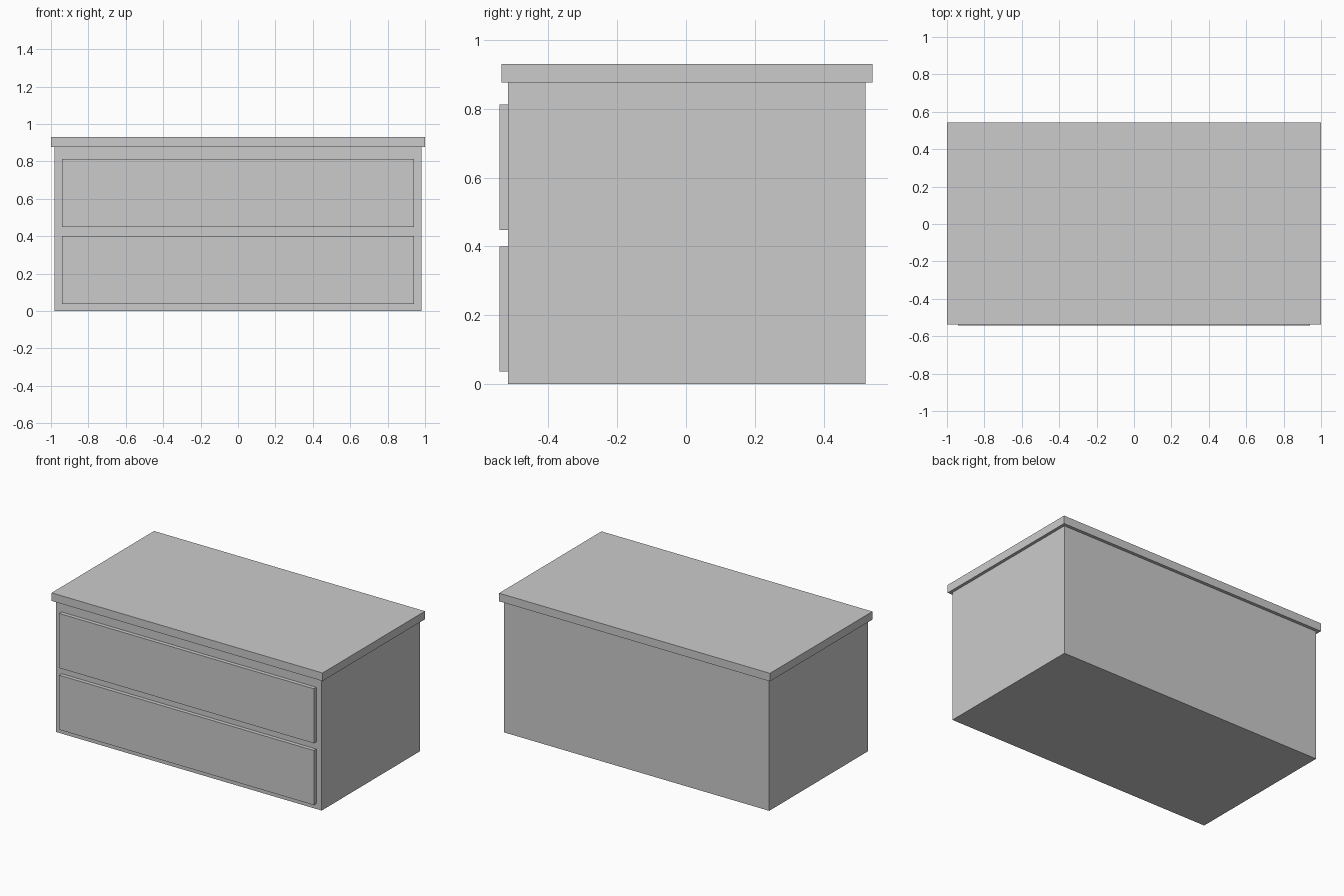
import bpy

if "Cube" in bpy.data.objects:
    bpy.data.objects.remove(bpy.data.objects["Cube"])


def box(name, lo, hi):
    """Axis-aligned box between two corners."""
    centre = [(a + b) / 2 for a, b in zip(lo, hi)]
    bpy.ops.mesh.primitive_cube_add(size=1, location=centre)
    ob = bpy.context.object
    ob.name = name
    ob.scale = [b - a for a, b in zip(lo, hi)]
    bpy.ops.object.transform_apply(location=False, rotation=False, scale=True)
    return ob


# Cabinet body
box("cabinet_body", (-0.98, -0.517, 0), (0.98, 0.522, 0.877))

# Overhanging top slab
box("top_slab", (-1, -0.537, 0.877), (1, 0.543, 0.931))

# Two drawer fronts, proud of the body
for name, z in (("lower_drawer_front", 0.036), ("upper_drawer_front", 0.448)):
    box(name, (-0.94, -0.543, z), (0.94, -0.517, z + 0.364))
